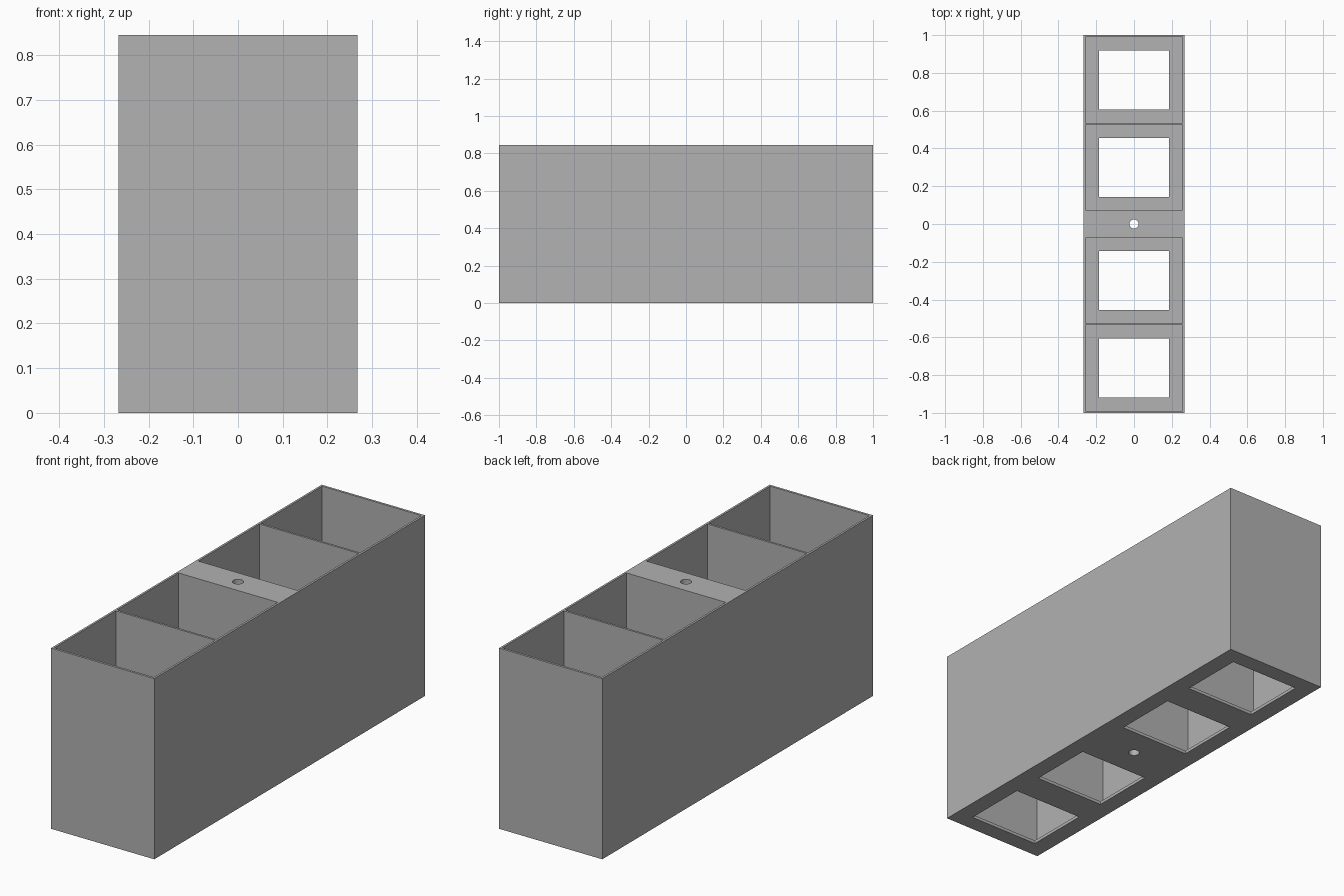
import bpy
import bmesh
from mathutils import Matrix, Vector

if "Cube" in bpy.data.objects:
    bpy.data.objects.remove(bpy.data.objects["Cube"], do_unlink=True)

HALF_X, HEIGHT, FLOOR = 0.267, 0.845, 0.015

grey = bpy.data.materials.new("plain grey")
grey.use_nodes = True
colour = (0.445, 0.445, 0.445, 1)
grey.diffuse_color = colour
grey.node_tree.nodes["Principled BSDF"].inputs["Base Color"].default_value = colour


def add_object(name, bm):
    mesh = bpy.data.meshes.new(name)
    bm.to_mesh(mesh)
    bm.free()
    mesh.materials.append(grey)
    obj = bpy.data.objects.new(name, mesh)
    bpy.context.collection.objects.link(obj)
    return obj


def add_box(name, half_x, y0, y1, z0, z1):
    bm = bmesh.new()
    place = Matrix.Translation((0, (y0 + y1) / 2, (z0 + z1) / 2))
    scale = Matrix.Diagonal(Vector((2 * half_x, y1 - y0, z1 - z0, 1)))
    bmesh.ops.create_cube(bm, size=1, matrix=place @ scale)
    return add_object(name, bm)


def cut(target, cutter):
    mod = target.modifiers.new(cutter.name, "BOOLEAN")
    mod.operation = "DIFFERENCE"
    mod.solver = "EXACT"
    mod.object = cutter
    cutter.hide_render = True
    cutter.hide_viewport = True
    cutters.append(cutter)


cutters = []
holder = add_box("divided_holder", HALF_X, -1, 1, 0, HEIGHT)

# Four open compartments, each with a rectangular window in its floor
for side in (-1, 1):
    for inner, outer in ((0.073, 0.526), (0.536, 0.989)):
        y0, y1 = sorted((side * inner, side * outer))
        cut(holder, add_box("compartment_cutter", 0.257, y0, y1, FLOOR, HEIGHT + 0.1))
        cut(holder, add_box("floor_window_cutter", 0.184, y0 + 0.07, y1 - 0.07, -0.1, 0.1))

# Round screw hole through the central block
bm = bmesh.new()
bmesh.ops.create_cone(bm, cap_ends=True, segments=32, radius1=0.024, radius2=0.024,
                      depth=2, matrix=Matrix.Translation((0, 0, HEIGHT / 2)))
cut(holder, add_object("screw_hole_cutter", bm))

# Apply the cuts and remove the helpers
bpy.context.view_layer.update()
evaluated = holder.evaluated_get(bpy.context.evaluated_depsgraph_get())
final = bpy.data.meshes.new_from_object(evaluated)
holder.modifiers.clear()
holder.data = final
for cutter in cutters:
    bpy.data.objects.remove(cutter, do_unlink=True)

# Crisp edges, with only the screw hole smoothed
bpy.context.view_layer.objects.active = holder
holder.select_set(True)
bpy.ops.object.shade_smooth_by_angle()
